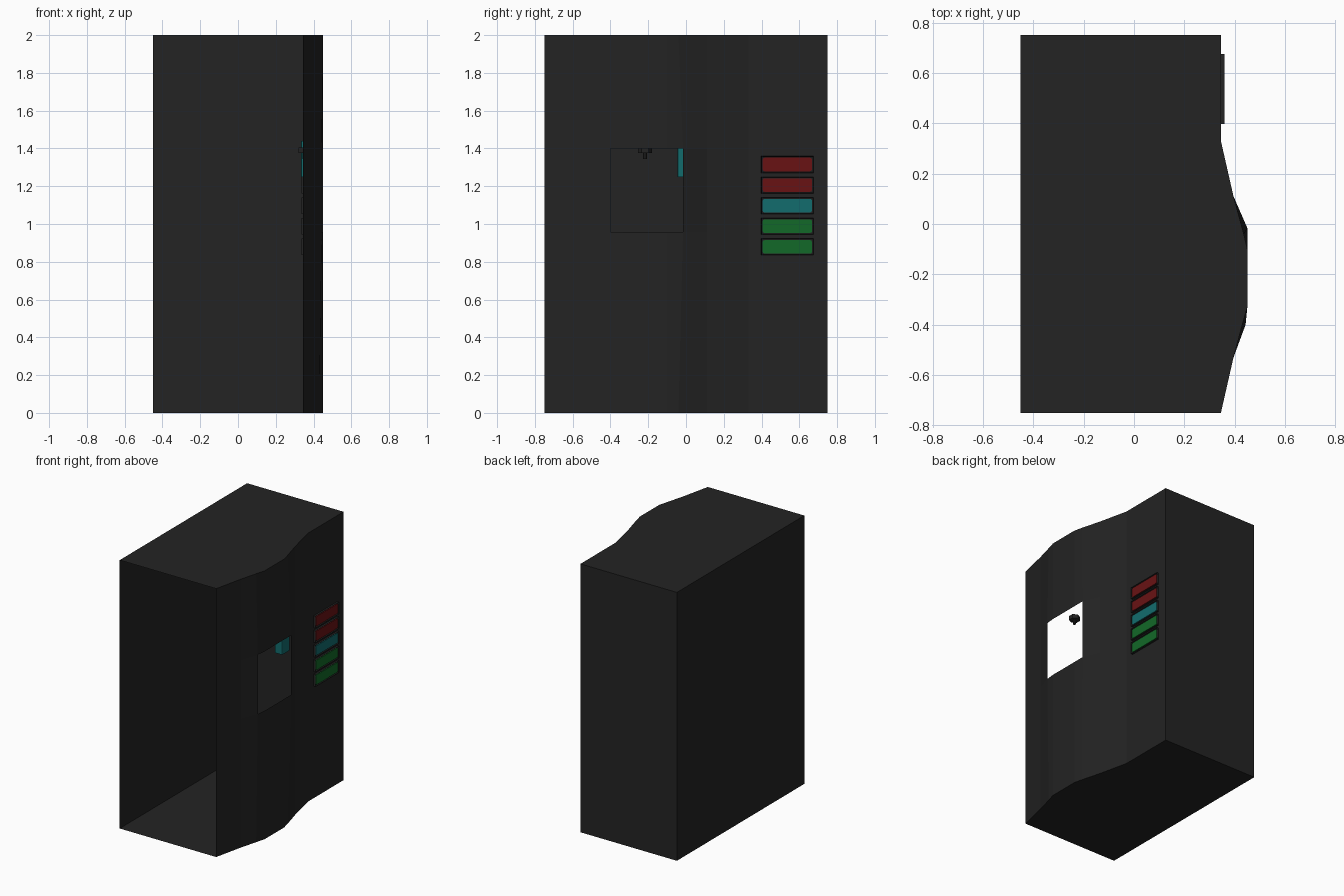
import bpy
import bmesh
from mathutils import Matrix, Vector

cube = bpy.data.objects.get("Cube")
if cube:
    bpy.data.objects.remove(cube)


def material(name, rgb):
    mat = bpy.data.materials.new(name)
    mat.use_nodes = True
    color = (*rgb, 1)
    mat.diffuse_color = color
    mat.node_tree.nodes["Principled BSDF"].inputs["Base Color"].default_value = color
    return mat


BLACK = material("charcoal", (0.017, 0.017, 0.017))
RED = material("red", (0.14, 0.006, 0.007))
TEAL = material("teal", (0.006, 0.15, 0.155))
GREEN = material("green", (0.006, 0.14, 0.021))


def finish(name, bm, mat):
    mesh = bpy.data.meshes.new(name)
    bm.to_mesh(mesh)
    bm.free()
    mesh.materials.append(mat)
    obj = bpy.data.objects.new(name, mesh)
    bpy.context.collection.objects.link(obj)
    return obj


def box_mesh(low, high):
    bm = bmesh.new()
    low, high = Vector(low), Vector(high)
    matrix = Matrix.Translation((low + high) / 2) @ Matrix.Diagonal((*(high - low), 1))
    bmesh.ops.create_cube(bm, size=1, matrix=matrix)
    return bm


def bevel_edges(bm, axis, width):
    # Chamfer only the edges that run along one axis
    edges = [e for e in bm.edges
             if abs((e.verts[0].co - e.verts[1].co).normalized()[axis]) > 0.9]
    bmesh.ops.bevel(bm, geom=edges, offset=width, segments=2, affect='EDGES', profile=0.5)


# Cabinet shell: bulging side panel with a window, open front
outline = [(0.345, -0.75), (0.395, -0.53), (0.43, -0.40), (0.45, -0.33),
           (0.45, -0.10), (0.436, -0.04), (0.395, 0.11), (0.345, 0.33),
           (0.345, 0.75), (-0.45, 0.75), (-0.45, -0.75)]
middle = list(outline)
middle[2] = (0.443, -0.40)
middle[5] = (0.45, -0.016)
WINDOW_LOW, WINDOW_HIGH = 0.957, 1.4

bm = bmesh.new()
rows = [[bm.verts.new((x, y, z)) for x, y in ring]
        for ring, z in ((outline, 0), (middle, WINDOW_LOW),
                        (middle, WINDOW_HIGH), (outline, 2))]
for r in range(3):
    for c in range(len(outline) - 1):
        if r == 1 and c in (2, 3, 4):
            continue
        bm.faces.new((rows[r][c], rows[r][c + 1], rows[r + 1][c + 1], rows[r + 1][c]))
bm.faces.new(rows[0][::-1])
bm.faces.new(rows[3])
finish("cabinet", bm, BLACK)

# Column of selection buttons, each in a recessed frame
colors = [("red", RED), ("red", RED), ("teal", TEAL), ("green", GREEN), ("green", GREEN)]
for i, (label, mat) in enumerate(colors):
    z = 1.315 - 0.109 * i
    bm = box_mesh((0.335, 0.398, z - 0.044), (0.36, 0.675, z + 0.044))
    face = max(bm.faces, key=lambda f: f.normal.x)
    bmesh.ops.inset_region(bm, faces=[face], thickness=0.005)
    bmesh.ops.translate(bm, verts=face.verts, vec=(-0.008, 0, 0))
    finish(f"button_frame_{i + 1}", bm, BLACK)

    bm = box_mesh((0.350, 0.405, z - 0.036), (0.358, 0.668, z + 0.036))
    bevel_edges(bm, 0, 0.012)
    finish(f"{label}_button_{i + 1}", bm, mat)

# Teal dispenser block just inside the window
bm = box_mesh((0.333, -0.044, 1.25), (0.395, 0.05, 1.44))
bevel_edges(bm, 2, 0.008)
finish("dispenser_block", bm, TEAL)

# Hexagonal spout with a short nozzle underneath
for name, sides, radius, low, high in (("spout", 6, 0.038, 1.375, 1.405),
                                       ("nozzle", 8, 0.01, 1.345, 1.376)):
    bm = bmesh.new()
    bmesh.ops.create_cone(bm, cap_ends=True, segments=sides, radius1=radius, radius2=radius,
                          depth=high - low,
                          matrix=Matrix.Translation((0.352, -0.217, (low + high) / 2)))
    finish(name, bm, BLACK)
